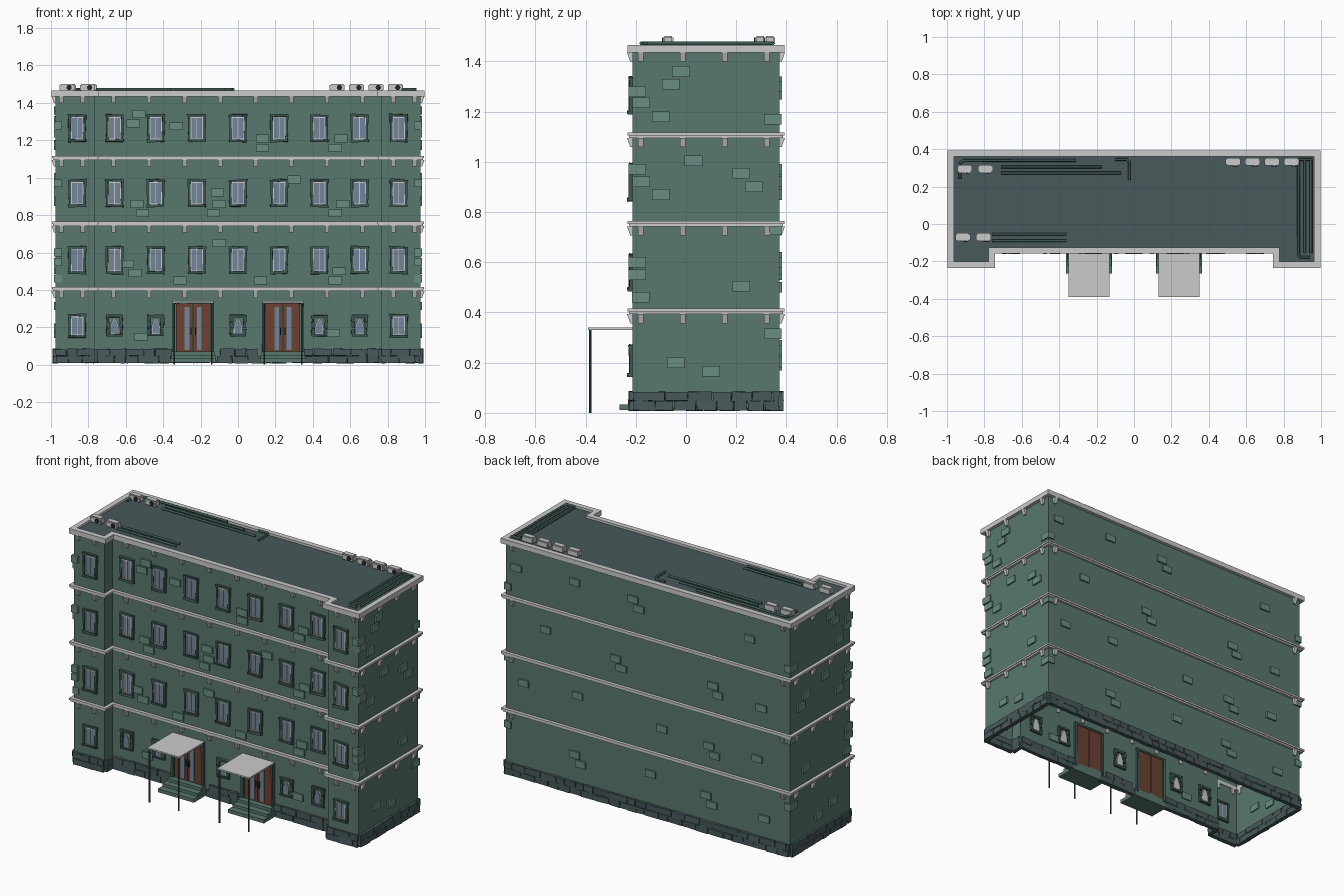
import bpy, bmesh, math, random
from mathutils import Vector, Matrix

if "Cube" in bpy.data.objects:
    bpy.data.objects.remove(bpy.data.objects["Cube"])
random.seed(4)

def mat(name, r, g, b):
    m = bpy.data.materials.new(name)
    m.diffuse_color = (r, g, b, 1)
    m.use_nodes = True
    m.node_tree.nodes["Principled BSDF"].inputs["Base Color"].default_value = m.diffuse_color
    return m

GREEN = mat("wall_green", .10, .19, .155)
BRICK = mat("brick_green", .14, .27, .22)
DARK = mat("dark_green", .045, .095, .08)
SLATE = mat("slate", .065, .10, .105)
GLASS = mat("glass", .17, .24, .32)
BROWN = mat("door_brown", .15, .052, .032)
BLACK = mat("fan_black", .02, .02, .025)

parts = {}
def part(name, material=None):
    if name not in parts:
        parts[name] = (bmesh.new(), material)
    return parts[name][0]

def box(bm, c, s, jitter=0, roll=0):
    """Box with centre c and size s, optionally irregular or rolled about y."""
    m = Matrix.Translation(c) @ Matrix.Rotation(roll, 4, 'Y') @ Matrix.Diagonal((*s, 1))
    vs = bmesh.ops.create_cube(bm, size=1, matrix=m)['verts']
    for v in vs:
        v.co += Vector([random.uniform(-jitter, jitter) for _ in range(3)])
    return vs

def outline(d):
    """U-shaped footprint, pushed outward by d (counter-clockwise)."""
    X, B, F, R, W = .975 + d, .372 + d, -.213 - d, -.138 - d, .765 - d
    return [(-X, F), (-W, F), (-W, R), (W, R), (W, F), (X, F), (X, B), (-X, B)]

def ring(bm, d0, d1, z0, z1):
    """Rectangular moulding running round the footprint."""
    loops = [[bm.verts.new((x, y, z)) for x, y in outline(d)]
             for d, z in ((d0, z0), (d1, z0), (d1, z1), (d0, z1))]
    for a, b in zip(loops, loops[1:] + loops[:1]):
        for i in range(8):
            j = (i + 1) % 8
            bm.faces.new((a[i], b[i], b[j], a[j]))

# walls (open shell) and roof deck
bm = part("walls", GREEN)
lo, hi = [[bm.verts.new((x, y, z)) for x, y in outline(0)] for z in (.02, 1.45)]
for i in range(8):
    j = (i + 1) % 8
    bm.faces.new((lo[i], lo[j], hi[j], hi[i]))
bm = part("roof_deck", SLATE)
bm.faces.new([bm.verts.new((x, y, 1.452)) for x, y in outline(-.002)])

# floor bands, parapet cornice and corbels
BANDS = (.393, .743, 1.095, 1.435)
for z in BANDS[:3]:
    ring(part("floor_bands"), -.004, .014, z, z + .012)
    ring(part("floor_bands"), -.004, .02, z + .01, z + .022)
ring(part("parapet_cornice"), -.012, .021, 1.435, 1.466)

def corbel(x, y, z, nx, ny):
    n = Vector((nx, ny, 0))
    size = (.022, .028, .036) if ny else (.022, .028, .036)[1::-1] + (.036,)
    c = Vector((x, y, z - .018)) + n * .008
    for v in box(part("corbels"), c, size):
        if v.co.z < c.z and (v.co - c).dot(n) > 0:
            v.co -= n * .013

for z in BANDS:
    for i in range(-3, 4):
        corbel(i * .19 - .095 if i > -3 else -.665, -.138, z, 0, -1)
    corbel(.665, -.138, z, 0, -1)
    for s in (-1, 1):
        for x in (.83, .945):
            corbel(s * x, -.213, z, 0, -1)
        corbel(s * .93, .372, z, 0, 1)
        for y in (-.18, -.012, .155, .322):
            corbel(s * .975, y, z, s, 0)

# irregular plinth stones in two courses
pts = outline(0)
for k, (p, q) in enumerate(zip(pts, pts[1:] + pts[:1])):
    p, q = Vector((*p, 0)), Vector((*q, 0))
    d = (q - p).normalized()
    n = Vector((d.y, -d.x, 0))
    L = (q - p).length
    for z in (.028, .066):
        t = 0
        while t < L - .01:
            w = min(random.uniform(.05, .11), L - t)
            c = p + d * (t + w / 2) + n * .002 + Vector((0, 0, z))
            t += w
            if k == 2 and abs(abs(c.x) - .24) < .12:
                continue
            size = (w - .003, .026, .037) if abs(d.x) > .5 else (.026, w - .003, .037)
            box(part("plinth_stones", SLATE), c, size, .0025)

# scattered raised bricks: (position along the wall, height)
front = [(-.53, 1.34), (-.56, 1.29), (-.33, 1.275), (.13, 1.21), (.13, 1.16), (.55, 1.21), (.52, 1.16),
         (-.11, .92), (-.1, .86), (-.13, .81), (-.54, .86), (-.51, .81), (.3, .99), (.56, .86), (.52, .81),
         (-.1, .65), (-.59, .54), (-.55, .49), (-.31, .45), (.12, .45), (.54, .5), (.52, .45), (-.52, .15), (.51, .17)]
side = [(-.02, 1.36), (-.06, 1.31), (-.1, 1.18), (.03, 1.005), (.22, .955), (.27, .9), (-.1, .87),
        (.22, .505), (-.04, .2), (.1, .165)]
back = [(.9, 1.3), (.5, 1.32), (.1, 1.32), (.06, 1.27), (-.7, 1.29), (.7, .97), (.22, .92), (.18, .87),
        (-.45, .93), (-.48, .88), (-.78, .88), (.85, .6), (.48, .62), (-.1, .57), (-.42, .55), (-.46, .5),
        (-.75, .56), (.5, .25), (.46, .2), (-.02, .27), (-.4, .24), (-.44, .19), (-.8, .2)]
bm = part("raised_bricks", BRICK)
for x, z in front:
    box(bm, (x, -.139, z), (.07, .018, .042))
for x, z in back:
    box(bm, (x, .373, z), (.07, .018, .042))
for s in (-1, 1):
    for y, z in side:
        box(bm, (s * .976, y, z), (.018, .07, .042))
    # corner quoins wrapping the building edges
    for z, y in ((1.28, -.195), (1.235, -.178), (.97, -.195), (.92, -.178), (.6, -.195), (.55, -.195), (.46, -.18)):
        box(bm, (s * .963, y, z), (.042, .07, .042))
    for z in (1.17, .73, .315):
        box(bm, (s * .96, .345, z), (.046, .07, .042))

def arch(bm, x, y, z, w, h):
    """Pointed-arch pane."""
    prof = [(-.5, 0), (.5, 0), (.5, .45), (.3, .78), (0, 1), (-.3, .78), (-.5, .45)]
    f = bm.faces.new([bm.verts.new((x + a * w, y - .012, z + b * h)) for a, b in prof])
    ext = bmesh.ops.extrude_face_region(bm, geom=[f])['geom']
    bmesh.ops.translate(bm, vec=(0, .02, 0), verts=[v for v in ext if isinstance(v, bmesh.types.BMVert)])

def window(x, y, z, w, h):
    fr, inn, gl = part("window_frames", DARK), part("window_sashes"), part("window_glass", GLASS)
    for s in (-1, 1):
        box(fr, (x + s * w / 2, y, z), (.013, .028, h), .002, s * .03)
        box(inn, (x + s * (w / 2 - .009), y - .002, z), (.005, .018, h - .012))
        box(inn, (x, y - .002, z + s * (h / 2 - .01)), (w - .016, .018, .005))
    box(fr, (x, y, z + h / 2), (w + .018, .03, .012), .003, random.uniform(-.05, .05))
    box(fr, (x, y - .003, z - h / 2), (w + .014, .034, .014), .003, random.uniform(-.05, .05))
    box(inn, (x, y - .002, z), (.004, .018, h - .012))
    box(gl, (x, y, z), (w - .014, .012, h - .01))

def small_window(x, y, z):
    st = part("small_window_stones", DARK)
    for s in (-1, 1):
        for dz in (-.03, .004, .036):
            box(st, (x + s * .035, y, z + dz), (random.uniform(.012, .022), .026, .03), .003)
    box(st, (x, y, z + .052), (.088, .028, .013), .003)
    box(st, (x, y, z - .05), (.082, .032, .013), .003)
    arch(part("arched_sashes"), x, y + .002, z - .044, .046, .088)
    arch(part("arched_glass", GLASS), x, y, z - .04, .036, .076)

COLS = (-.86, -.66, -.44, -.22, 0, .22, .435, .65, .86)
for x in COLS:
    y = -.213 if abs(x) > .8 else -.138
    for z in (1.265, .918, .56):
        window(x, y, z, .08, .135)
    if abs(x) > .8:
        window(x, y, .208, .08, .115)
    elif abs(abs(x) - .22) > .05:
        small_window(x, y, .208)

# entrances: doors, steps, canopies on posts
for cx in (-.24, .24):
    for s in (-1, 1):
        box(part("door_leaves", BROWN), (cx + s * .047, -.14, .195), (.09, .02, .27))
        box(part("door_glass", GLASS), (cx + s * .033, -.147, .195), (.026, .014, .23))
        box(part("door_handles", BLACK), (cx + s * .012, -.155, .18), (.005, .012, .04))
        box(part("door_surrounds", DARK), (cx + s * .103, -.142, .19), (.014, .034, .29), .002)
        bmesh.ops.create_cone(part("canopy_posts", DARK), cap_ends=True, segments=10, radius1=.0045, radius2=.0045,
                              depth=.33, matrix=Matrix.Translation((cx + s * .1, -.381, .165)))
    box(part("door_surrounds", DARK), (cx, -.142, .332), (.22, .034, .014), .002)
    for i in range(3):
        box(part("entrance_steps", GREEN), (cx, (-.13 - .265 + i * .04) / 2, .023 + i * .018),
            (.246 - i * .008, .135 - i * .04, .022))
    box(part("canopies"), (cx, -.265, .335), (.22, .25, .009))

# rooftop cooling units with front fans
for x, y in [(-.905, .295), (-.795, .295), (-.915, -.07), (-.805, -.07)] + [(.53 + i * .104, .333) for i in range(4)]:
    bm = part("cooling_units")
    vs = box(bm, (x, y, 1.482), (.08, .042, .038))
    bmesh.ops.bevel(bm, geom=list({e for v in vs for e in v.link_edges}), offset=.006, segments=2, affect='EDGES')
    bmesh.ops.create_cone(part("cooling_fans", BLACK), cap_ends=True, segments=16, radius1=.014, radius2=.014, depth=.006,
                          matrix=Matrix.Translation((x + .012, y - .022, 1.482)) @ Matrix.Rotation(math.pi / 2, 4, 'X'))

for name, (bm, m) in parts.items():
    bmesh.ops.recalc_face_normals(bm, faces=bm.faces)
    me = bpy.data.meshes.new(name)
    bm.to_mesh(me)
    bm.free()
    ob = bpy.data.objects.new(name, me)
    bpy.context.collection.objects.link(ob)
    if m:
        me.materials.append(m)
    if name in ("cooling_units", "canopy_posts", "cooling_fans"):
        bpy.context.view_layer.objects.active = ob
        ob.select_set(True)
        bpy.ops.object.shade_smooth_by_angle()
        ob.select_set(False)

# rooftop pipes as bevelled curves
cu = bpy.data.curves.new("roof_pipes", 'CURVE')
cu.dimensions, cu.bevel_depth, cu.bevel_resolution = '3D', .0075, 2
cu.use_fill_caps = True
cu.materials.append(DARK)
for path in ([(-.93, .24), (-.93, .325), (-.91, .34), (-.31, .34)], [(-.71, .305), (-.17, .305)],
             [(-.71, .272), (-.07, .272)], [(-.1, .345), (-.04, .345), (-.025, .33), (-.025, .235)],
             [(-.76, -.055), (-.36, -.055)], [(-.76, -.09), (-.36, -.09)],
             [(.88, .345), (.88, -.165), (.89, -.178), (.94, -.178)], [(.913, .345), (.913, -.155)],
             [(.946, .345), (.946, -.155)], [(.87, .345), (.955, .345)]):
    sp = cu.splines.new('POLY')
    sp.points.add(len(path) - 1)
    for p, (x, y) in zip(sp.points, path):
        p.co = (x, y, 1.472, 1)
bpy.context.collection.objects.link(bpy.data.objects.new("roof_pipes", cu))
